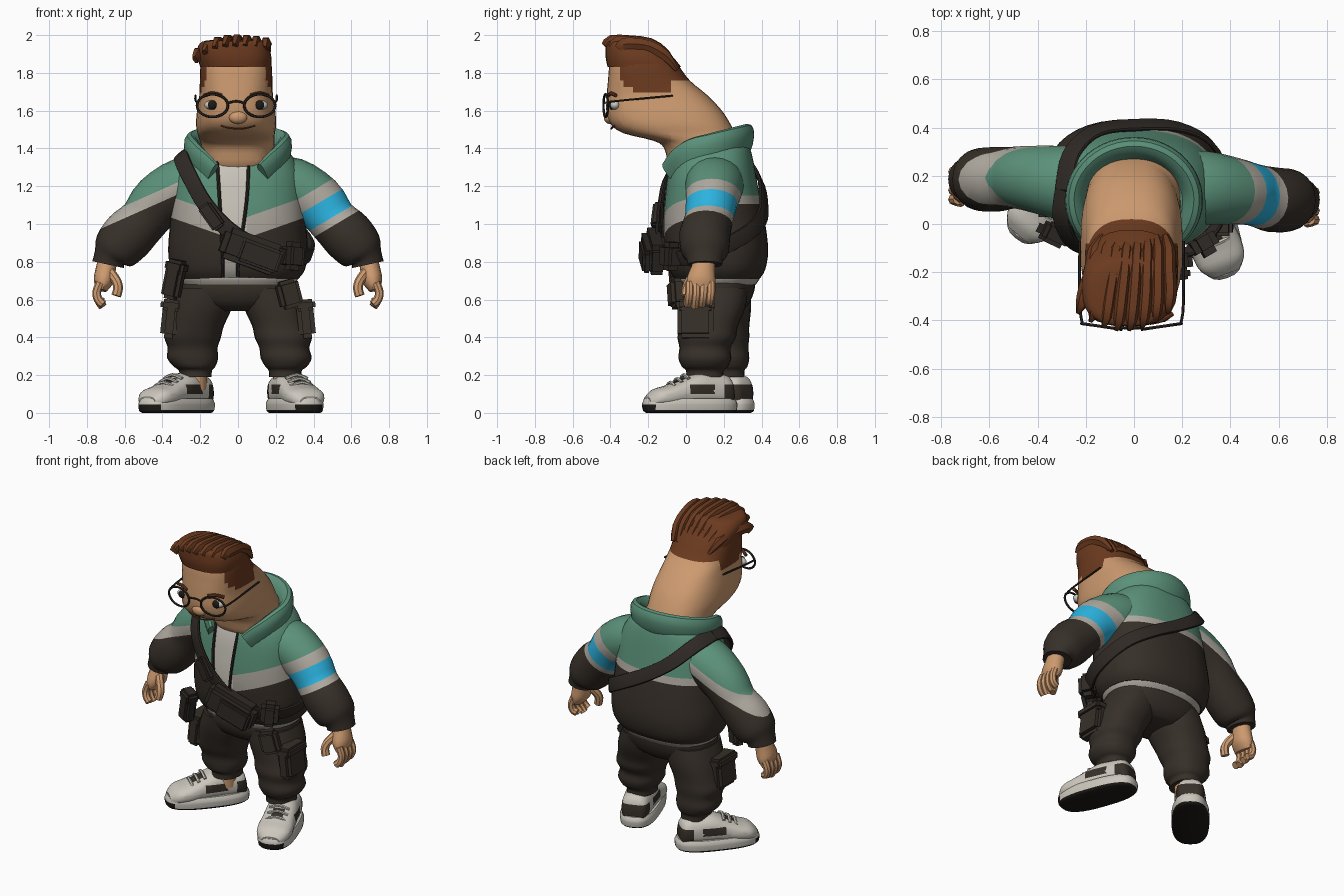
import bpy, bmesh, math
from mathutils import Vector, Matrix

if "Cube" in bpy.data.objects:
    bpy.data.objects.remove(bpy.data.objects["Cube"])

def material(name, rgb):
    m = bpy.data.materials.new(name)
    m.diffuse_color = (*rgb, 1)
    m.use_nodes = True
    m.node_tree.nodes["Principled BSDF"].inputs["Base Color"].default_value = m.diffuse_color
    return m

SKIN = material("skin", (.61, .325, .16))
HAIR = material("hair_brown", (.15, .043, .014))
GREEN = material("jacket_green", (.105, .285, .195))
DARK = material("charcoal_cloth", (.038, .029, .022))
STRAP = material("strap_black", (.028, .022, .018))
GREY = material("light_grey", (.43, .40, .35))
BLUE = material("armband_blue", (.025, .45, .74))
WHITE = material("shoe_white", (.60, .57, .51))
BLACK = material("sole_black", (.012, .010, .008))
X, Y, Z = Vector((1, 0, 0)), Vector((0, 1, 0)), Vector((0, 0, 1))

def finish(bm, name, mat):
    bmesh.ops.recalc_face_normals(bm, faces=bm.faces)
    me = bpy.data.meshes.new(name)
    bm.to_mesh(me)
    bm.free()
    me.materials.append(mat)
    ob = bpy.data.objects.new(name, me)
    bpy.context.collection.objects.link(ob)
    return ob

def smooth(p, k):
    """Catmull-Rom resampling of a list of tuples."""
    out = []
    for i in range(len(p) - 1):
        a, b, c, d = p[max(i - 1, 0)], p[i], p[i + 1], p[min(i + 2, len(p) - 1)]
        for j in range(k):
            t = j / k
            out.append([.5 * (2*q + (r - o)*t + (2*o - 5*q + 4*r - s)*t*t + (3*q - o - 3*r + s)*t**3)
                        for o, q, r, s in zip(a, b, c, d)])
    return out + [list(p[-1])]

def loft(name, rings, mat, axis='z', n=24, e=2.0, k=3, ref=None):
    """Skin over sections (x, y, z, radius_a, radius_b)."""
    rs, bm, loops = smooth(rings, k), bmesh.new(), []
    for i, r in enumerate(rs):
        c = Vector(r[:3])
        if axis == 'path':
            t = (Vector(rs[min(i + 1, len(rs) - 1)][:3]) - Vector(rs[max(i - 1, 0)][:3])).normalized()
            b = ref(c) if ref else Y
            b = (b - t * b.dot(t)).normalized()
            a = b.cross(t)
        else:
            a, b = X, (Y if axis == 'z' else Z)
        ring = []
        for j in range(n):
            u = 2 * math.pi * j / n
            cu, su = math.cos(u), math.sin(u)
            ring.append(bm.verts.new(c + a * r[3] * math.copysign(abs(cu) ** (2/e), cu)
                                     + b * r[4] * math.copysign(abs(su) ** (2/e), su)))
        loops.append(ring)
    for p, q in zip(loops, loops[1:]):
        for j in range(n):
            bm.faces.new((p[j], p[(j+1) % n], q[(j+1) % n], q[j]))
    bm.faces.new(loops[0])
    bm.faces.new(loops[-1])
    return finish(bm, name, mat)

def band(z, y0, y1, rx, xc=0):
    return (xc, (y0 + y1) / 2, z, rx, (y1 - y0) / 2)

def tube(name, pts, r, mat, n=8, k=3, ref=None):
    return loft(name, [(*p, r, r) for p in pts], mat, 'path', n=n, k=k, ref=ref)

def paint(ob, mats, planes, rule):
    """Cut along planes, then pick a colour for each face by its centre."""
    bm = bmesh.new()
    bm.from_mesh(ob.data)
    for co, no in planes:
        bmesh.ops.bisect_plane(bm, geom=bm.verts[:] + bm.edges[:] + bm.faces[:],
                               plane_co=co, plane_no=no, dist=1e-5)
    ob.data.materials.clear()
    for m in mats:
        ob.data.materials.append(m)
    for f in bm.faces:
        f.material_index = mats.index(rule(f.calc_center_median()))
    bm.to_mesh(ob.data)
    bm.free()

def box(name, loc, size, rot, mat):
    bm = bmesh.new()
    bmesh.ops.create_cube(bm, size=1, matrix=Matrix.Diagonal((*size, 1)))
    bmesh.ops.bevel(bm, geom=bm.edges[:], offset=min(size) * .25, segments=2, affect='EDGES')
    ob = finish(bm, name, mat)
    ob.location, ob.rotation_euler = loc, [math.radians(a) for a in rot]

def ball(name, loc, size, mat):
    bm = bmesh.new()
    bmesh.ops.create_uvsphere(bm, u_segments=16, v_segments=10, radius=1,
                              matrix=Matrix.Translation(loc) @ Matrix.Diagonal((*size, 1)))
    finish(bm, name, mat)

# jacket body with chevron bands and the shirt showing in the opening
torso = loft("jacket_body", [band(.71, -.06, .39, .32), band(.76, -.09, .42, .355), band(.86, -.11, .435, .37),
    band(1.0, -.12, .42, .36), band(1.15, -.11, .39, .35), band(1.26, -.095, .37, .335),
    band(1.34, -.07, .355, .30), band(1.40, -.02, .34, .25), band(1.42, .04, .33, .2)], DARK, n=40, e=2.4)
def torso_rule(c):
    lo, hi = (-.1, .045) if c.z > .95 else (-.08, .0)
    if c.y < .05 and lo < c.x < hi:
        return WHITE if c.z > .95 else GREY
    g = 1.02 + .35 * abs(c.x) if c.y < .16 else 1.15
    w = .11 if c.y < .16 else .045
    return GREEN if c.z > g else GREY if c.z > g - w else DARK
paint(torso, [DARK, GREY, GREEN, WHITE],
      [((0, 0, z), (s * .35, 0, -1)) for z in (1.02, .91) for s in (1, -1)]
      + [((0, 0, z), Z) for z in (1.15, 1.105, .95)] + [((0, .16, 0), Y)]
      + [((x, 0, 0), X) for x in (-.1, -.08, 0, .045)], torso_rule)
loft("shirt_hem", [band(.68, -.05, .37, .30), band(.71, -.065, .39, .318), band(.735, -.06, .39, .32)], GREY, n=32, e=2.3)
tube("zip_right", [(-.11, -.07, 1.33), (-.1, -.118, 1.17), (-.09, -.125, 1.0), (-.08, -.1, .8), (-.08, -.07, .72)], .009, STRAP)
tube("zip_left", [(.055, -.07, 1.33), (.05, -.118, 1.17), (.03, -.125, 1.0), (.0, -.1, .8), (.0, -.07, .72)], .009, STRAP)

# hood collar, open at the front
arc = []
for i in range(15):
    a = math.radians(-55 + i * 290 / 14)
    y = .10 + .21 * math.sin(a)
    end = (.07, .025)[i in (1, 13)] if i in (0, 1, 13, 14) else 0
    arc.append((.235 * math.cos(a), y, 1.315 + .115 * (y + .1) / .4 - end, .045 - end * .25, .10 - end * .2))
loft("hood_collar", arc, GREEN, 'path', n=14, e=2.2, ref=lambda c: Vector((c.x * .5, (c.y - .1) * .6, .5)))

# neck and head, leaning forward
head = loft("head", [band(1.25, -.03, .28, .15), band(1.31, -.09, .285, .18), band(1.40, -.115, .285, .192),
    band(1.44, -.17, .275, .197, -.005), band(1.48, -.33, .26, .205, -.01), band(1.53, -.40, .235, .212, -.01),
    band(1.60, -.422, .19, .207, -.01), band(1.68, -.42, .115, .195, -.01), band(1.76, -.413, .02, .192, -.01),
    band(1.84, -.405, -.04, .188, -.01), band(1.92, -.38, -.1, .17, -.01)], SKIN, n=36, e=2.6)
def head_rule(c):
    on = c.z > 1.85 or (c.z > 1.695 and -.28 < c.y < -.08) or (c.z > 1.725 and -.33 < c.y < -.08) or (c.z > 1.76 and c.y > -.35)
    return HAIR if on else SKIN
paint(head, [SKIN, HAIR], [((0, 0, z), Z) for z in (1.695, 1.725, 1.76, 1.85)]
      + [((0, y, 0), Y) for y in (-.35, -.33, -.28, -.08)], head_rule)
ball("nose", (0, -.405, 1.565), (.05, .03, .035), SKIN)
tube("mouth", [(-.09, -.384, 1.52), (-.04, -.395, 1.507), (.03, -.395, 1.505), (.09, -.379, 1.52)], .004, HAIR)

# hair mass and combed tufts, swept towards one side
loft("hair_mass", [band(1.83, -.415, -.025, .188, -.012), band(1.88, -.425, -.065, .195, -.018),
    band(1.93, -.425, -.115, .19, -.025), band(1.965, -.42, -.15, .165, -.025), band(1.975, -.38, -.19, .12, -.01)],
    HAIR, n=32, e=2.6)
for i in range(8):
    u = (i - 3.5) / 3.5
    d = (.07 if u < 0 else .015) * u * u
    r = .07 * u * u
    loft("hair_tuft", [(u*.13, -.05, 1.82 - d*.3, .015, .012), (u*.155 - .01, -.11, 1.90 - d*.5, .027, .03),
        (u*.16 - .015, -.19, 1.955 - d, .029, .034), (u*.175 - .025, -.30 + r*.5, 1.968 - d, .03, .036),
        (u*.18 - .035, -.395 + r, 1.966 - d, .027, .04), (u*.185 - .042, -.425 + r, 1.94 - d, .014, .03)],
        HAIR, 'path', n=6, k=2, ref=lambda c: Z)

# eyes, brows and round glasses
for x, s in ((-.135, -1), (.115, 1)):
    ball("eye", (x, -.376, 1.63), (.043, .028, .026), WHITE)
    ball("iris", (x, -.394, 1.63), (.025, .014, .025), BLACK)
    tube("eyebrow", [(x - s*.05, -.409, 1.68), (x, -.398, 1.692), (x + s*.045, -.372, 1.68)], .01, HAIR)
    ring = [(x + .082*math.cos(a), -.425 + .012*math.cos(a)*s, 1.627 + .06*math.sin(a))
            for a in [2*math.pi*i/16 for i in range(17)]]
    tube("glasses_rim", ring, .007, STRAP, n=6, k=2)
    tube("glasses_temple", [(x + s*.08, -.41, 1.645), (-.01 + s*.215, -.33, 1.655), (-.01 + s*.215, -.07, 1.68)],
         .006, STRAP, n=6, ref=lambda c: Z)
tube("glasses_bridge", [(-.055, -.43, 1.64), (-.01, -.434, 1.65), (.035, -.43, 1.64)], .006, STRAP, n=6)

# sleeves, hands
for s, back in ((1, 0), (-1, .085)):
    side = "left" if s > 0 else "right"
    def P(x, y, z):
        return (s * x, y + back * min(1, max(0, (x - .2) / .35)), z)
    sl = loft(side + "_sleeve", [(*P(x, y, z), a, b) for x, y, z, a, b in (
        (.14, .15, 1.25, .11, .15), (.28, .15, 1.205, .15, .155), (.42, .135, 1.12, .145, .138), (.5, .12, 1.02, .13, .128),
        (.58, .1, .94, .14, .135), (.65, .1, .86, .125, .127), (.678, .1, .82, .088, .1), (.688, .1, .785, .085, .092))],
        DARK, 'path', n=22)
    no = Vector((.51, 0, -.86)) if s > 0 else Vector((.40, 0, -.90))
    if s > 0:
        stops = ((-.81, GREEN), (-.738, GREY), (-.636, BLUE), (-.595, GREY))
    else:
        stops = ((-1.226, GREEN), (-1.168, GREY))
    paint(sl, [DARK, GREY, GREEN, BLUE], [(no * (d / no.length_squared), no) for d, m in stops],
          lambda c: next((m for d, m in stops if c.dot(no) < d), DARK))
    loft(side + "_palm", [(*P(.688, .1, .82), .05, .055), (*P(.7, .09, .76), .053, .065),
        (*P(.712, .08, .70), .053, .078), (*P(.725, .075, .65), .03, .07)], SKIN, 'path', n=14)
    for i in range(4):
        y = .018 + .038 * i
        drop = .012 * abs(i - 1)
        tube(side + "_finger", [P(.73, y, .69), P(.748, y, .64), P(.74, y - .005, .60), P(.715, y - .01, .562 + drop)], .023, SKIN)
    tube(side + "_thumb", [P(.68, .06, .75), P(.645, .02, .70), P(.635, .005, .66), P(.645, .0, .62)], .026, SKIN)

# trousers
loft("trouser_seat", [band(.54, .04, .29, .12), band(.575, -.01, .33, .25), band(.64, -.04, .36, .305), band(.71, -.04, .37, .30)],
     DARK, n=32, e=2.3)
legs = {1: ((.16, .15, .66, .15, .18), (.19, .14, .56, .16, .175), (.225, .12, .46, .15, .155), (.24, .11, .40, .152, .155),
            (.245, .1, .345, .132, .135), (.255, .1, .29, .135, .14), (.255, .1, .245, .11, .122), (.25, .1, .225, .088, .1),
            (.25, .1, .19, .085, .1)),
        -1: ((-.16, .16, .66, .15, .18), (-.19, .17, .56, .16, .175), (-.225, .18, .46, .15, .155), (-.24, .19, .40, .15, .145),
             (-.24, .2, .345, .132, .13), (-.24, .205, .29, .135, .13), (-.23, .205, .245, .11, .12), (-.225, .21, .225, .088, .1),
             (-.225, .21, .19, .085, .1))}
for s, rings in legs.items():
    side = "left" if s > 0 else "right"
    loft(side + "_trouser_leg", rings, DARK, n=24, e=2.3)
    x, y = rings[-1][:2]
    loft(side + "_ankle", [(x, y, .12, .06, .07), (x, y, .22, .062, .07)], SKIN, n=16)
    py = .05 if s > 0 else .13
    box(side + "_cargo_pocket", (s * .36, py, .49), (.09, .19, .19), (0, s * -6, 0), DARK)
    box(side + "_pocket_flap", (s * .355, py, .57), (.11, .2, .06), (0, s * -6, 0), DARK)

# shoes
for side, x, y, turn in (("left", .30, .02, 20), ("right", -.325, .14, -40)):
    upper = loft(side + "_shoe_upper", [(0, yy, (t + .03) / 2, r, (t - .03) / 2) for yy, r, t in (
        (.215, .04, .13), (.19, .065, .195), (.1, .075, .21), (.03, .08, .21), (-.05, .083, .175),
        (-.12, .088, .145), (-.18, .078, .125), (-.22, .045, .085))], WHITE, 'y', n=24, e=2.5)
    def shoe_rule(c):
        panel = -.03 < c.y < .09 and .10 < c.z < .15 and abs(c.x) > .03
        heel = c.y > .15 and .06 < c.z < .15
        tongue = abs(c.x) < .03 and -.1 < c.y < -.03 and c.z > .1
        return DARK if panel or heel or tongue else WHITE
    paint(upper, [WHITE, DARK], [((0, v, 0), Y) for v in (-.1, -.03, .15)] + [((0, .09, .12), (0, 1, .6))]
          + [((0, 0, v), Z) for v in (.06, .10, .15)] + [((v, 0, 0), X) for v in (-.03, .03)], shoe_rule)
    sole = loft(side + "_shoe_sole", [(0, 0, z, a, b) for z, a, b in (
        (0, .082, .215), (.012, .092, .232), (.05, .094, .236), (.075, .085, .225))], WHITE, n=32, e=2.7, k=2)
    paint(sole, [WHITE, BLACK], [((0, 0, .014), Z), ((0, -.2, 0), Y), ((0, 0, .045), Z)],
          lambda c: BLACK if c.z < .014 or (c.y < -.2 and c.z < .045) else WHITE)
    parts = [upper, sole]
    for i in range(3):
        yy, zz = -.025 - .035 * i, .202 - .02 * i
        parts.append(tube(side + "_lace", [(-.05, yy, zz - .02), (0, yy - .005, zz), (.05, yy, zz - .02)], .009, WHITE, n=6))
    for ob in parts:
        ob.location, ob.rotation_euler.z, ob.scale = (x, y, 0), math.radians(turn), (1.22, 1.1, 1)

# cross-body strap and sling bag, hip pouches
path = [(-.29, .14, 1.38), (-.30, .02, 1.35), (-.25, -.09, 1.24), (-.17, -.13, 1.1), (-.05, -.145, .97), (.1, -.14, .88),
        (.27, -.09, .82), (.385, .1, .84), (.34, .31, .94), (.2, .4, 1.03), (.0, .41, 1.14), (-.16, .385, 1.25),
        (-.26, .29, 1.35), (-.29, .14, 1.38)]
loft("cross_strap", [(*p, .045, .011) for p in path], STRAP, 'path', n=12, e=4, k=4, ref=lambda c: c - Vector((0, .16, 1.0)))
box("sling_bag", (.07, -.165, .855), (.33, .12, .17), (0, 20, 6), STRAP)
box("sling_bag_front_pocket", (.115, -.215, .83), (.22, .05, .12), (0, 20, 6), STRAP)
box("strap_pouch", (-.14, -.155, 1.04), (.15, .045, .075), (0, 54, -10), STRAP)
box("left_hip_pouch", (.29, -.08, .83), (.11, .11, .15), (0, 5, 30), STRAP)
box("right_hip_pouch", (-.34, -.04, .70), (.10, .08, .2), (0, 12, -25), STRAP)
box("right_pouch_flap", (-.325, -.045, .775), (.11, .09, .07), (0, 12, -25), STRAP)
box("left_belt_pouch", (.27, -.05, .63), (.12, .08, .15), (0, -15, 15), DARK)

# soft shading with kept edges
for ob in bpy.data.objects:
    ob.select_set(True)
    bpy.context.view_layer.objects.active = ob
bpy.ops.object.shade_smooth_by_angle(angle=math.radians(38))
